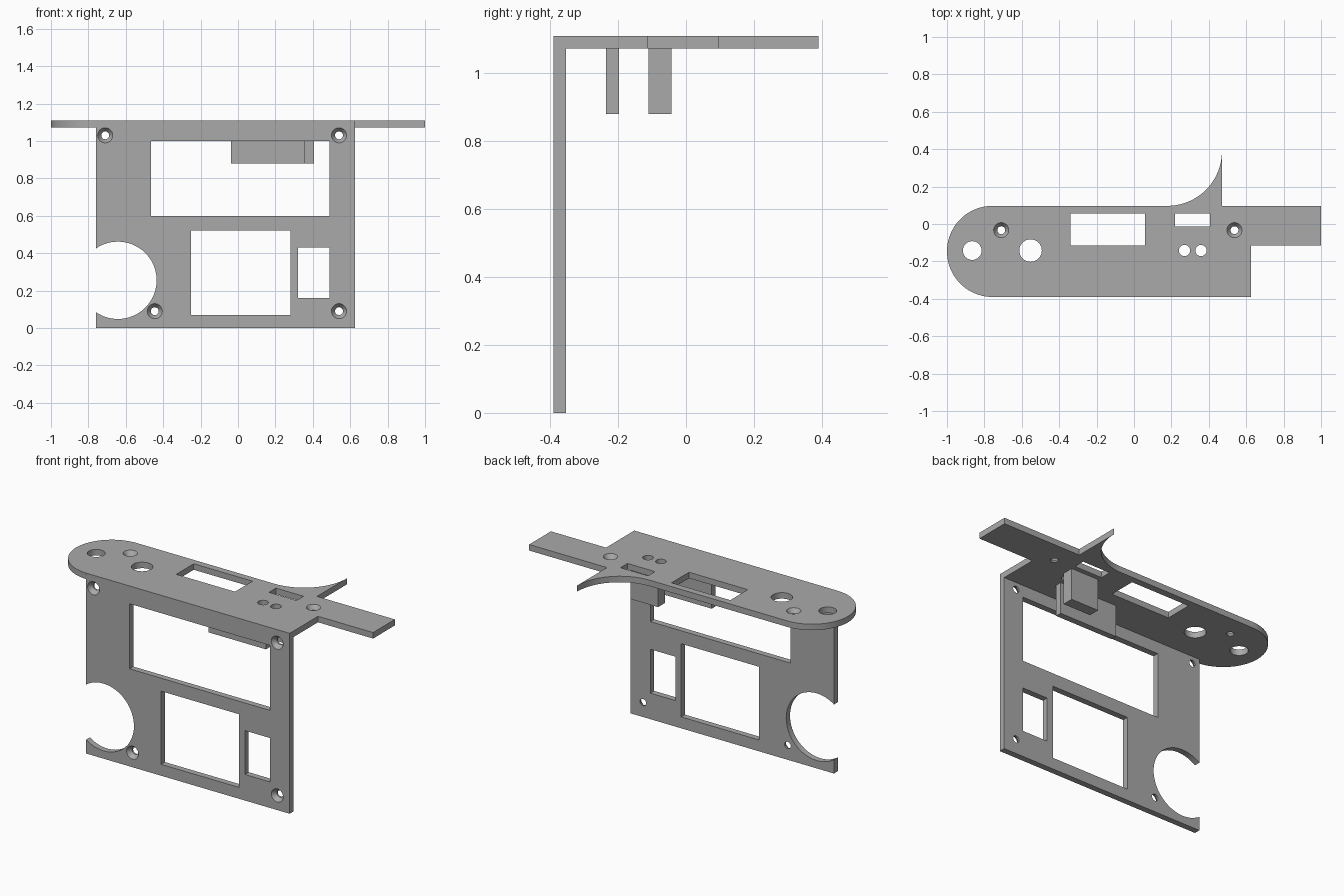
import bpy, bmesh
from math import pi, cos, sin, sqrt
from mathutils import Matrix, Vector

cube = bpy.data.objects.get("Cube")
if cube:
    bpy.data.objects.remove(cube)

T = 0.037                      # sheet thickness
FRONT, TOP = -0.39, 1.11       # outer faces of the panel and the shelf
UNDER = TOP - T

grey = bpy.data.materials.new("plain grey")
grey.use_nodes = True
grey.diffuse_color = (0.4, 0.4, 0.4, 1)
grey.node_tree.nodes["Principled BSDF"].inputs["Base Color"].default_value = (0.4, 0.4, 0.4, 1)


def add_object(name, bm):
    bmesh.ops.recalc_face_normals(bm, faces=bm.faces)
    mesh = bpy.data.meshes.new(name)
    bm.to_mesh(mesh)
    bm.free()
    mesh.materials.append(grey)
    obj = bpy.data.objects.new(name, mesh)
    bpy.context.collection.objects.link(obj)
    return obj


def box(name, x, y, z):
    bm = bmesh.new()
    bmesh.ops.create_cube(bm, size=1)
    for v in bm.verts:
        v.co = [lo + (c + 0.5) * (hi - lo) for c, (lo, hi) in zip(v.co, (x, y, z))]
    return add_object(name, bm)


def cone(name, centre, r_low, r_high, depth, facing_front):
    """Cylinder or cone along z, or along -y when it faces the front."""
    bm = bmesh.new()
    turn = Matrix.Rotation(pi / 2, 4, "X") if facing_front else Matrix()
    bmesh.ops.create_cone(bm, cap_ends=True, segments=48, radius1=r_low, radius2=r_high,
                          depth=depth, matrix=Matrix.Translation(centre) @ turn)
    return add_object(name, bm)


def combine(target, others, operation):
    for other in others:
        mod = target.modifiers.new(operation.lower(), "BOOLEAN")
        mod.operation, mod.object, mod.solver = operation, other, "EXACT"
    graph = bpy.context.evaluated_depsgraph_get()
    mesh = bpy.data.meshes.new_from_object(target.evaluated_get(graph))
    target.modifiers.clear()
    target.data = mesh
    for other in others:
        bpy.data.objects.remove(other)


def hole(a, b, r, facing_front):
    centre = (a, FRONT + T / 2, b) if facing_front else (a, b, TOP - T / 2)
    return cone("hole_cutter", centre, r, r, T * 4, facing_front)


def screw_hole(a, b, facing_front):
    """Through hole with a countersink on the outer face."""
    depth = T * 0.75
    centre = (a, FRONT + depth / 2 - 0.001, b) if facing_front else (a, b, TOP - depth / 2 + 0.001)
    return [hole(a, b, 0.021, facing_front),
            cone("countersink_cutter", centre, 0.021, 0.041, depth, facing_front)]


# Upright front panel with its windows, side notch and screw holes
panel = box("front_panel", (-0.76, 0.625), (FRONT, FRONT + T), (0, TOP - 0.01))
cutters = [box("window_cutter", x, (-0.5, -0.3), z) for x, z in (
    ((-0.465, 0.49), (0.6, 1.0)),
    ((-0.25, 0.28), (0.07, 0.52)),
    ((0.32, 0.49), (0.16, 0.43)))]
cutters.append(hole(-0.642, 0.255, 0.207, True))
for x, z in ((-0.71, 1.03), (0.54, 1.03), (-0.445, 0.09), (0.54, 0.09)):
    cutters += screw_hole(x, z, True)
combine(panel, cutters, "DIFFERENCE")

# Shelf outline: rounded end, curved horn and long tab
BACK, R, SWEEP = 0.097, 0.2435, 0.292
mid = (FRONT + BACK) / 2
outline = [(0.625, FRONT), (0.625, -0.115), (1, -0.115), (1, BACK), (0.47, BACK), (0.47, 0.39)]
outline += [(0.178 + SWEEP * cos(a), 0.389 + SWEEP * sin(a))
            for a in (-pi / 2 * i / 24 for i in range(1, 25))]
outline += [(-1 + R + R * cos(a), mid + R * sin(a))
            for a in (pi / 2 + pi * i / 40 for i in range(41))]
bm = bmesh.new()
face = bm.faces.new([bm.verts.new((x, y, UNDER)) for x, y in outline])
extruded = bmesh.ops.extrude_face_region(bm, geom=[face])["geom"]
bmesh.ops.translate(bm, vec=(0, 0, T), verts=[g for g in extruded if isinstance(g, bmesh.types.BMVert)])
shelf = add_object("top_shelf", bm)

# Shelf windows, round holes and screw holes
cutters = [box("slot_cutter", x, y, (1, 1.2)) for x, y in (
    ((-0.34, 0.06), (-0.115, 0.055)),
    ((0.22, 0.407), (-0.013, 0.055)))]
cutters += [hole(x, -0.142, r, False) for x, r in (
    (-0.865, 0.05), (-0.553, 0.06), (0.27, 0.03), (0.358, 0.03))]
for x in (-0.71, 0.537):
    cutters += screw_hole(x, -0.033, False)
combine(shelf, cutters, "DIFFERENCE")

# Hanging ribs below the shelf, joined with the panel into one bracket
ribs = [box("wide_rib", (-0.037, 0.355), (-0.235, -0.197), (0.88, UNDER + 0.01)),
        box("thick_rib", (0.22, 0.407), (-0.11, -0.042), (0.88, UNDER + 0.01))]
combine(shelf, [panel] + ribs, "UNION")
shelf.name = "bracket"

# Smooth the round walls and keep the flat faces crisp
bpy.ops.object.select_all(action="DESELECT")
shelf.select_set(True)
bpy.context.view_layer.objects.active = shelf
bpy.ops.object.shade_smooth_by_angle(angle=pi / 6)
